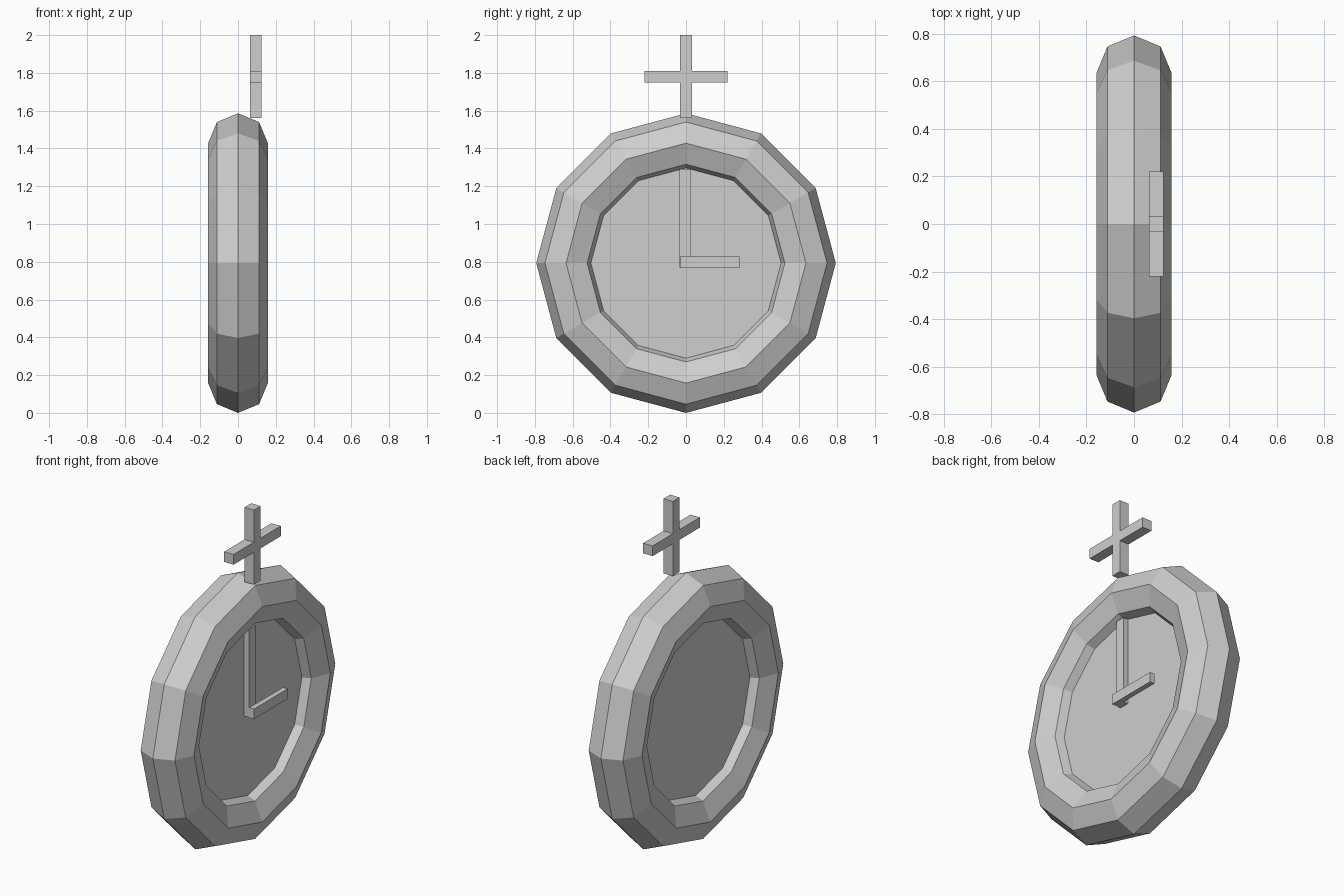
import bpy, bmesh, math

cube = bpy.data.objects.get("Cube")
if cube:
    bpy.data.objects.remove(cube, do_unlink=True)

# One plain grey for every part
grey = bpy.data.materials.new("plain grey")
grey.use_nodes = True
colour = (0.62, 0.62, 0.62, 1)
grey.diffuse_color = colour
grey.node_tree.nodes["Principled BSDF"].inputs["Base Color"].default_value = colour

CENTRE_Z = 0.793
FACE_X = 0.064      # clock face surface
HAND_DEPTH = 0.031


def finish(name):
    obj = bpy.context.object
    obj.name = obj.data.name = name
    obj.data.materials.clear()
    obj.data.materials.append(grey)
    return obj


def extrude_profile(name, points, x0, x1):
    """Extrude a (y, z) outline along x."""
    bm = bmesh.new()
    face = bm.faces.new([bm.verts.new((x0, y, z)) for y, z in points])
    ext = bmesh.ops.extrude_face_region(bm, geom=[face])
    verts = [v for v in ext["geom"] if isinstance(v, bmesh.types.BMVert)]
    bmesh.ops.translate(bm, verts=verts, vec=(x1 - x0, 0, 0))
    bmesh.ops.recalc_face_normals(bm, faces=bm.faces)
    mesh = bpy.data.meshes.new(name)
    bm.to_mesh(mesh)
    bm.free()
    obj = bpy.data.objects.new(name, mesh)
    bpy.context.collection.objects.link(obj)
    mesh.materials.append(grey)
    return obj


def rectangle(y0, y1, z0, z1):
    return [(y0, z0), (y1, z0), (y1, z1), (y0, z1)]


# Faceted rim, axis along x
bpy.ops.mesh.primitive_torus_add(
    major_segments=12, minor_segments=8, major_radius=0.635, minor_radius=0.158,
    location=(0, 0, CENTRE_Z), rotation=(0, math.pi / 2, 0))
finish("rim")

# Clock face disc, its edge buried in the rim
bpy.ops.mesh.primitive_cylinder_add(
    vertices=24, radius=0.56, depth=2 * FACE_X,
    location=(0, 0, CENTRE_Z), rotation=(0, math.pi / 2, 0))
finish("clock_face")

# Hands, stacked outwards from the face
hand_x = FACE_X + HAND_DEPTH
extrude_profile("minute_hand", rectangle(-0.034, 0.025, 0.77, 1.29), FACE_X - 0.01, hand_x)
extrude_profile("hour_hand", rectangle(-0.031, 0.284, 0.768, 0.827), hand_x, hand_x + HAND_DEPTH)

# Cross on top: half outline mirrored in y
half = [(0.031, 1.56), (0.031, 1.75), (0.22, 1.75),
        (0.22, 1.81), (0.031, 1.81), (0.031, 2.0)]
outline = half + [(-y, z) for y, z in reversed(half)]
extrude_profile("top_cross", outline, FACE_X, 0.125)
